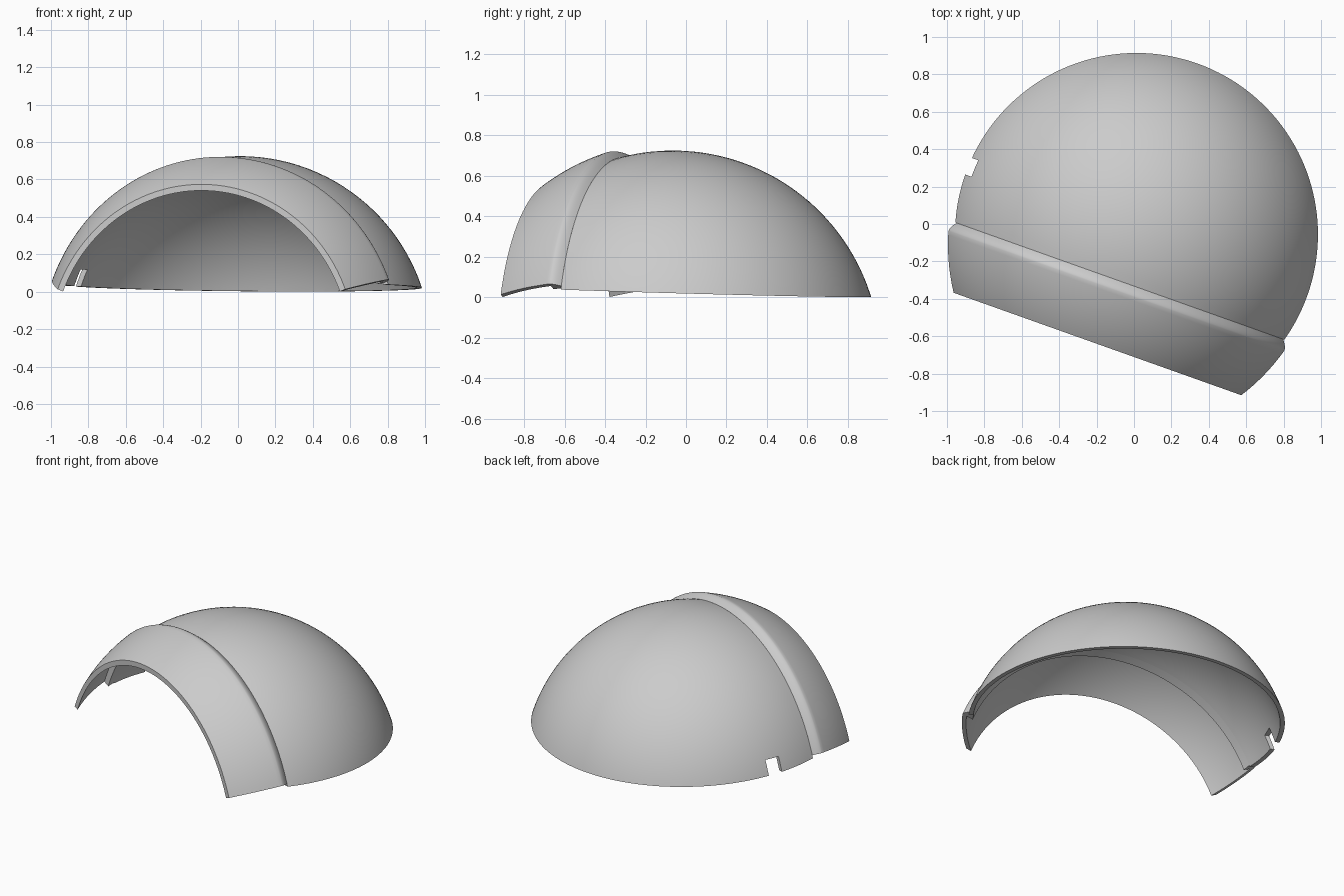
import bpy, bmesh, math
from mathutils import Matrix

if "Cube" in bpy.data.objects:
    bpy.data.objects.remove(bpy.data.objects["Cube"])

# Local frame: x = axis of revolution (towards the opening), origin = sphere centre
FRAME = Matrix.Translation((0.01, -0.065, -0.30)) @ Matrix.Rotation(math.radians(-109.6), 4, 'Z')
R_DOME, R_DOME_IN = 1.025, 0.998
R_NECK, R_NECK_IN = 1.067, 1.040
T_SEAM, T_STEP, T_FRONT = 0.255, 0.31, 0.612

grey = bpy.data.materials.new("light_grey")
grey.diffuse_color = (0.6, 0.6, 0.6, 1)
grey.use_nodes = True
grey.node_tree.nodes["Principled BSDF"].inputs["Base Color"].default_value = grey.diffuse_color


def arc(radius, t0, t1, n):
    """Points (t, r) on a circle between two axial positions."""
    a0, a1 = math.acos(t0 / radius), math.acos(t1 / radius)
    return [(radius * math.cos(a0 + (a1 - a0) * i / n),
             radius * math.sin(a0 + (a1 - a0) * i / n)) for i in range(n + 1)]


def lathe(name, profile, half_angle, steps):
    """Revolve a closed profile about local x, symmetric about straight up."""
    full = half_angle >= math.pi
    bm = bmesh.new()
    rings = []
    for i in range(steps if full else steps + 1):
        a = -half_angle + 2 * half_angle * i / steps
        rings.append([bm.verts.new((t, r * math.sin(a), r * math.cos(a))) for t, r in profile])
    n = len(profile)
    for i in range(steps):
        p, q = rings[i], rings[(i + 1) % len(rings)]
        for j in range(n):
            k = (j + 1) % n
            bm.faces.new((p[j], p[k], q[k], q[j]))
    if not full:
        bm.faces.new(rings[0])
        bm.faces.new(rings[-1])
    bmesh.ops.remove_doubles(bm, verts=bm.verts, dist=1e-5)
    bmesh.ops.dissolve_degenerate(bm, edges=bm.edges, dist=1e-5)
    bmesh.ops.recalc_face_normals(bm, faces=bm.faces)
    me = bpy.data.meshes.new(name)
    bm.to_mesh(me)
    bm.free()
    me.materials.append(grey)
    ob = bpy.data.objects.new(name, me)
    ob.matrix_world = FRAME
    bpy.context.collection.objects.link(ob)
    return ob


def cut_box(ob, centre, size, tilt=0.0):
    """Subtract a box given in the local frame."""
    bpy.ops.mesh.primitive_cube_add(size=1)
    box = bpy.context.object
    box.name = "cutter"
    box.hide_render = True
    box.matrix_world = (FRAME @ Matrix.Rotation(tilt, 4, 'Y') @ Matrix.Translation(centre)
                        @ Matrix.Diagonal((*size, 1)))
    select(ob)
    mod = ob.modifiers.new("cut", 'BOOLEAN')
    mod.operation, mod.solver, mod.object = 'DIFFERENCE', 'EXACT', box
    bpy.ops.object.modifier_apply(modifier=mod.name)
    bpy.data.objects.remove(box)


def select(ob):
    bpy.ops.object.select_all(action='DESELECT')
    ob.select_set(True)
    bpy.context.view_layer.objects.active = ob


# Dome shell, trimmed by a slightly tilted base plane, with one rectangular notch
dome = lathe("dome_shell",
             arc(R_DOME, -R_DOME, T_SEAM, 48) + arc(R_DOME_IN, T_SEAM, -R_DOME_IN, 48),
             math.pi, 128)
cut_box(dome, (0, 0, 0.33 - 2), (4, 4, 4), -math.atan(0.03))
cut_box(dome, (-0.052, -0.95, 0.32), (0.095, 0.5, 0.2))

# Raised collar with a rounded ridge where it overlaps the dome
ridge = []
outer0 = math.sqrt(R_DOME ** 2 - T_SEAM ** 2)
outer1 = math.sqrt(R_NECK ** 2 - T_STEP ** 2)
for i in range(8):
    f = i / 8
    ridge.append((T_SEAM + (T_STEP - T_SEAM) * f,
                  outer0 + (outer1 - outer0) * math.sin(f * math.pi / 2)))
inner = arc(R_NECK_IN, T_FRONT, T_STEP, 16)
seam = arc(R_DOME_IN, T_STEP, T_SEAM, 2)
collar = lathe("front_collar", ridge + arc(R_NECK, T_STEP, T_FRONT, 16) + inner + seam,
               math.radians(69.0), 80)

for ob in (dome, collar):
    select(ob)
    bpy.ops.object.shade_smooth_by_angle(angle=math.radians(30))
